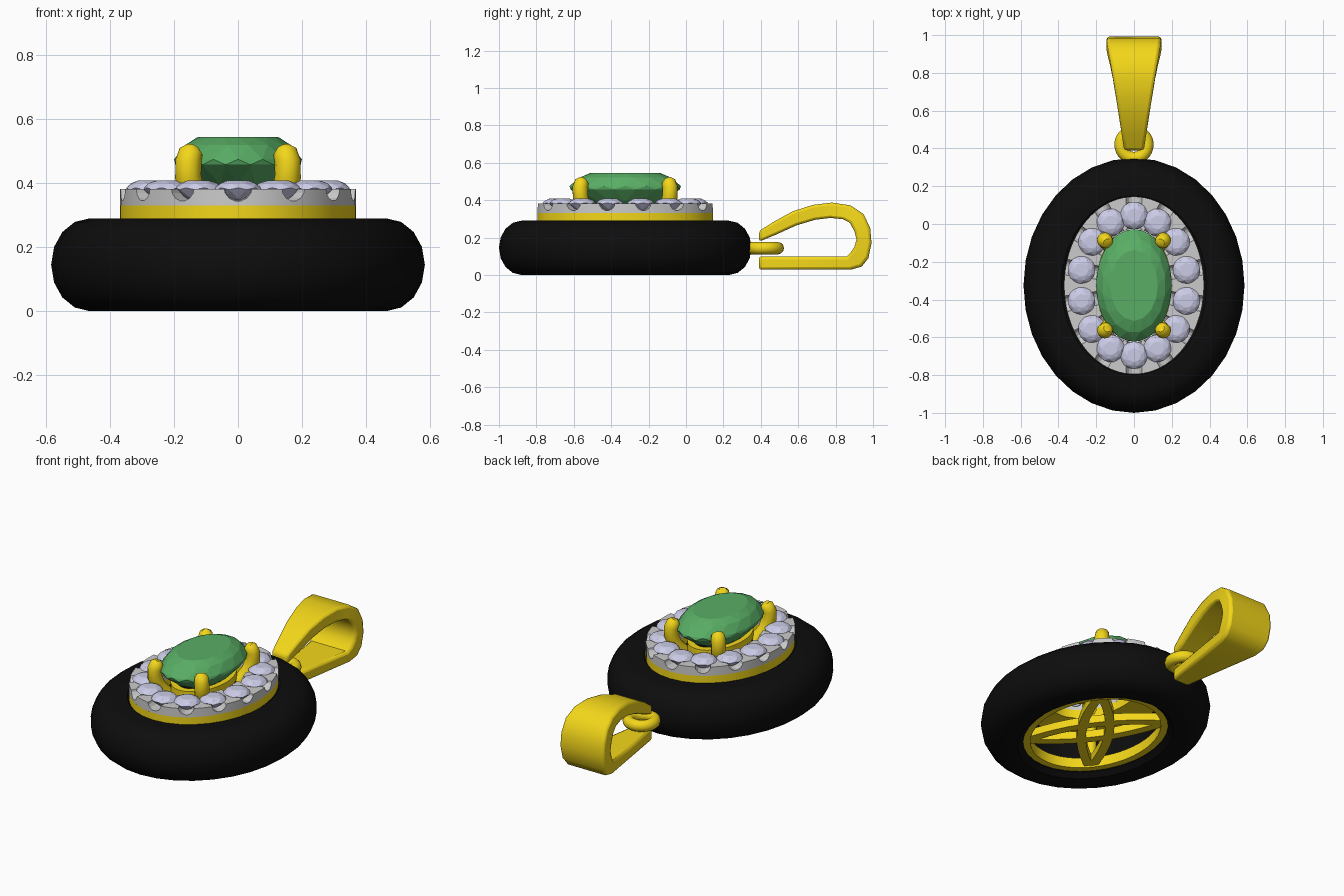
import bpy, bmesh, math
from mathutils import Vector, Matrix

if "Cube" in bpy.data.objects:
    bpy.data.objects.remove(bpy.data.objects["Cube"])

CY = -0.325  # centre of the oval setting


def material(name, rgb):
    m = bpy.data.materials.new(name)
    m.diffuse_color = (*rgb, 1)
    m.use_nodes = True
    m.node_tree.nodes["Principled BSDF"].inputs["Base Color"].default_value = m.diffuse_color
    return m


GOLD = material("gold", (0.9, 0.68, 0.01))
BLACK = material("black", (0.004, 0.004, 0.004))
GREEN = material("green", (0.1, 0.42, 0.13))
PALE = material("pale_gem", (0.6, 0.6, 0.8))


def finish(name, bm, mat=None, smooth=None):
    bmesh.ops.recalc_face_normals(bm, faces=bm.faces)
    me = bpy.data.meshes.new(name)
    bm.to_mesh(me)
    bm.free()
    ob = bpy.data.objects.new(name, me)
    bpy.context.collection.objects.link(ob)
    if mat:
        me.materials.append(mat)
    if smooth:
        bpy.ops.object.select_all(action='DESELECT')
        ob.select_set(True)
        bpy.context.view_layer.objects.active = ob
        bpy.ops.object.shade_smooth_by_angle(angle=math.radians(smooth))
    return ob


def oval_ring(name, rx, ry, profile, n, mat=None):
    """Closed (offset, z) profile carried round an ellipse."""
    bm = bmesh.new()
    rows = []
    for i in range(n):
        a = math.tau * i / n
        rows.append([bm.verts.new(((rx + o) * math.cos(a), CY + (ry + o) * math.sin(a), z))
                     for o, z in profile])
    k = len(profile)
    for i in range(n):
        p, q = rows[i], rows[(i + 1) % n]
        for j in range(k):
            bm.faces.new((p[j], q[j], q[(j + 1) % k], p[(j + 1) % k]))
    return finish(name, bm, mat, 35)


def gem(name, x, y, rx, ry, levels, n, mat, turn=0):
    """Faceted stone: hull of staggered oval levels (scale, z)."""
    bm = bmesh.new()
    for s, z, stagger in levels:
        for i in range(n if s else 1):
            a = math.tau * (i + stagger) / n + turn
            bm.verts.new((x + s * rx * math.cos(a), y + s * ry * math.sin(a), z))
    bmesh.ops.convex_hull(bm, input=bm.verts)
    bmesh.ops.dissolve_limit(bm, angle_limit=0.01, verts=bm.verts, edges=bm.edges)
    return finish(name, bm, mat)


def tube(name, pts, radii, mat, n=12):
    """Round tube through points with a radius for each."""
    bm = bmesh.new()
    pts = [Vector(p) for p in pts]
    rows = []
    for i, p in enumerate(pts):
        d = (pts[min(i + 1, len(pts) - 1)] - pts[max(i - 1, 0)]).normalized()
        u = d.cross(Vector((0, 1, 0))).normalized()
        v = d.cross(u)
        rows.append([bm.verts.new(p + radii[i] * (u * math.cos(math.tau * k / n) + v * math.sin(math.tau * k / n)))
                     for k in range(n)])
    for p, q in zip(rows, rows[1:]):
        for k in range(n):
            bm.faces.new((p[k], p[(k + 1) % n], q[(k + 1) % n], q[k]))
    bm.faces.new(rows[0])
    bm.faces.new(rows[-1])
    return finish(name, bm, mat, 45)


def ribbon(name, pts, width, z0, z1, mat):
    """Flat strip along an xy path."""
    bm = bmesh.new()
    pts = [Vector((x, y, 0)) for x, y in pts]
    rows = []
    for i, p in enumerate(pts):
        d = (pts[min(i + 1, len(pts) - 1)] - pts[max(i - 1, 0)]).normalized()
        s = Vector((-d.y, d.x, 0)) * width / 2
        rows.append([bm.verts.new(p + e * s + Vector((0, CY, z)))
                     for e, z in ((1, z0), (-1, z0), (-1, z1), (1, z1))])
    for p, q in zip(rows, rows[1:]):
        for k in range(4):
            bm.faces.new((p[k], p[(k + 1) % 4], q[(k + 1) % 4], q[k]))
    bm.faces.new(rows[0])
    bm.faces.new(rows[-1])
    return finish(name, bm, mat, 30)


# Black outer ring with rounded sides
sec = []
for k in range(9):
    a = -math.pi / 2 + math.pi * k / 8
    sec.append((-0.12 + 0.12 * math.cos(a), 0.145 + 0.145 * math.sin(a)))
sec += [(-0.2, 0.29), (-0.23, 0.265), (-0.235, 0.145), (-0.23, 0.025), (-0.2, 0.0)]
oval_ring("black_ring", 0.585, 0.675, sec, 32, BLACK)

# Gold base plate, back rim and basket under the centre stone
oval_ring("gold_base", 0.37, 0.47, [(0, 0.28), (0, 0.33), (-0.17, 0.33), (-0.17, 0.28)], 64, GOLD)
oval_ring("back_rim", 0.36, 0.45, [(0, 0.03), (0, 0.09), (-0.045, 0.09), (-0.045, 0.03)], 48, GOLD)
oval_ring("stone_basket", 0.15, 0.23, [(0, 0.33), (0, 0.375), (-0.04, 0.375), (-0.04, 0.33)], 32, GOLD)

# Crossing curved lattice at the back
for sx in (1, -1):
    for bow in (1, -1):
        path = []
        for i in range(13):
            t = -1 + i / 6
            w = bow * 0.075 * (1 - t * t)
            path.append((sx * (0.23 * t + w * 0.8), 0.32 * t - w * 0.6))
        ribbon("back_lattice", path, 0.05, 0.04, 0.085, GOLD)

# Posts joining the back to the base
for sx in (1, -1):
    for sy in (1, -1):
        tube("back_post", [(sx * 0.23, CY + sy * 0.31, 0.06), (sx * 0.22, CY + sy * 0.3, 0.3)],
             [0.03, 0.03], GOLD)

# Halo of small stones
N = 14
spots = []
for i in range(N):
    a = math.pi / 2 + math.tau * i / N
    x, y = 0.285 * math.cos(a), 0.37 * math.sin(a)
    spots.append((x, y + CY, math.atan2(y / 0.37 ** 2, x / 0.285 ** 2)))
small = [(0.5, 0.408, 0), (0.8, 0.4, 0.5), (1, 0.386, 0), (1, 0.38, 0.5), (0.6, 0.353, 0), (0, 0.328, 0)]
for x, y, d in spots:
    gem("halo_stone", x, y, 0.073, 0.073, small, 8, PALE, d)

# Grey halo band, notched beside every stone
halo = oval_ring("halo_band", 0.37, 0.47, [(0, 0.33), (0, 0.382), (-0.17, 0.382), (-0.17, 0.33)], 84)
bm = bmesh.new()
for x, y, d in spots:
    c, s = math.cos(d), math.sin(d)
    m = Matrix.Translation((x + 0.02 * c, y + 0.02 * s, 0.388)) @ Matrix.Rotation(d, 4, 'Z') @ \
        Matrix.Rotation(math.pi / 2, 4, 'Y')
    bmesh.ops.create_cone(bm, cap_ends=True, segments=14, radius1=0.036, radius2=0.046, depth=0.26, matrix=m)
cutter = finish("halo_cutter", bm)
cutter.hide_render = True
cutter.hide_viewport = True
cut = halo.modifiers.new("notches", 'BOOLEAN')
cut.operation = 'DIFFERENCE'
cut.object = cutter

# Green centre stone
gem("centre_stone", 0, CY, 0.2, 0.298,
    [(0.63, 0.545, 0), (0.84, 0.52, 0.5), (1, 0.475, 0), (1, 0.458, 0.5),
     (0.72, 0.395, 0), (0.4, 0.345, 0.5), (0, 0.315, 0)], 16, GREEN)

# Four prongs
for sx in (1, -1):
    for sy in (1, -1):
        ring = [(0.105, 0.17, 0.3), (0.14, 0.22, 0.36), (0.156, 0.24, 0.42), (0.155, 0.24, 0.47),
                (0.147, 0.232, 0.5), (0.142, 0.227, 0.515)]
        tube("prong", [(sx * x, CY + sy * y, z) for x, y, z in ring],
             [0.036, 0.038, 0.041, 0.041, 0.037, 0.02], GOLD)

# Jump ring
bm = bmesh.new()
rows = []
for i in range(28):
    a = math.tau * i / 28
    rows.append([bm.verts.new(((0.071 + 0.033 * math.cos(b)) * math.cos(a),
                               0.42 + (0.071 + 0.033 * math.cos(b)) * math.sin(a),
                               0.143 + 0.033 * math.sin(b)))
                 for b in [math.tau * k / 12 for k in range(12)]])
for i in range(28):
    p, q = rows[i], rows[(i + 1) % 28]
    for k in range(12):
        bm.faces.new((p[k], q[k], q[(k + 1) % 12], p[(k + 1) % 12]))
finish("jump_ring", bm, GOLD, 40)

# Tapered bail, an open loop wider at its far end
outer = [(0.39, 0.235), (0.47, 0.285), (0.57, 0.34), (0.68, 0.375), (0.78, 0.387), (0.88, 0.372), (0.95, 0.325),
         (0.985, 0.25), (0.992, 0.17), (0.975, 0.09), (0.94, 0.045), (0.88, 0.028), (0.65, 0.028), (0.39, 0.028)]
inner = [(0.39, 0.178), (0.48, 0.215), (0.59, 0.265), (0.69, 0.295), (0.77, 0.305), (0.84, 0.298), (0.875, 0.28),
         (0.9, 0.235), (0.912, 0.19), (0.9, 0.15), (0.88, 0.12), (0.86, 0.1), (0.65, 0.1), (0.39, 0.1)]
bm = bmesh.new()
rows = []
for o, i in zip(outer, inner):
    w = 0.052 + (o[0] - 0.39) * 0.155
    rows.append([bm.verts.new((s * w, p[0], p[1])) for s, p in ((1, o), (-1, o), (-1, i), (1, i))])
for p, q in zip(rows, rows[1:]):
    for k in range(4):
        bm.faces.new((p[k], p[(k + 1) % 4], q[(k + 1) % 4], q[k]))
bm.faces.new(rows[0])
bm.faces.new(rows[-1])
bail = finish("bail", bm, GOLD, 40)
bev = bail.modifiers.new("soft_edges", 'BEVEL')
bev.width = 0.015
bev.segments = 2
bev.limit_method = 'ANGLE'
bev.angle_limit = math.radians(50)
